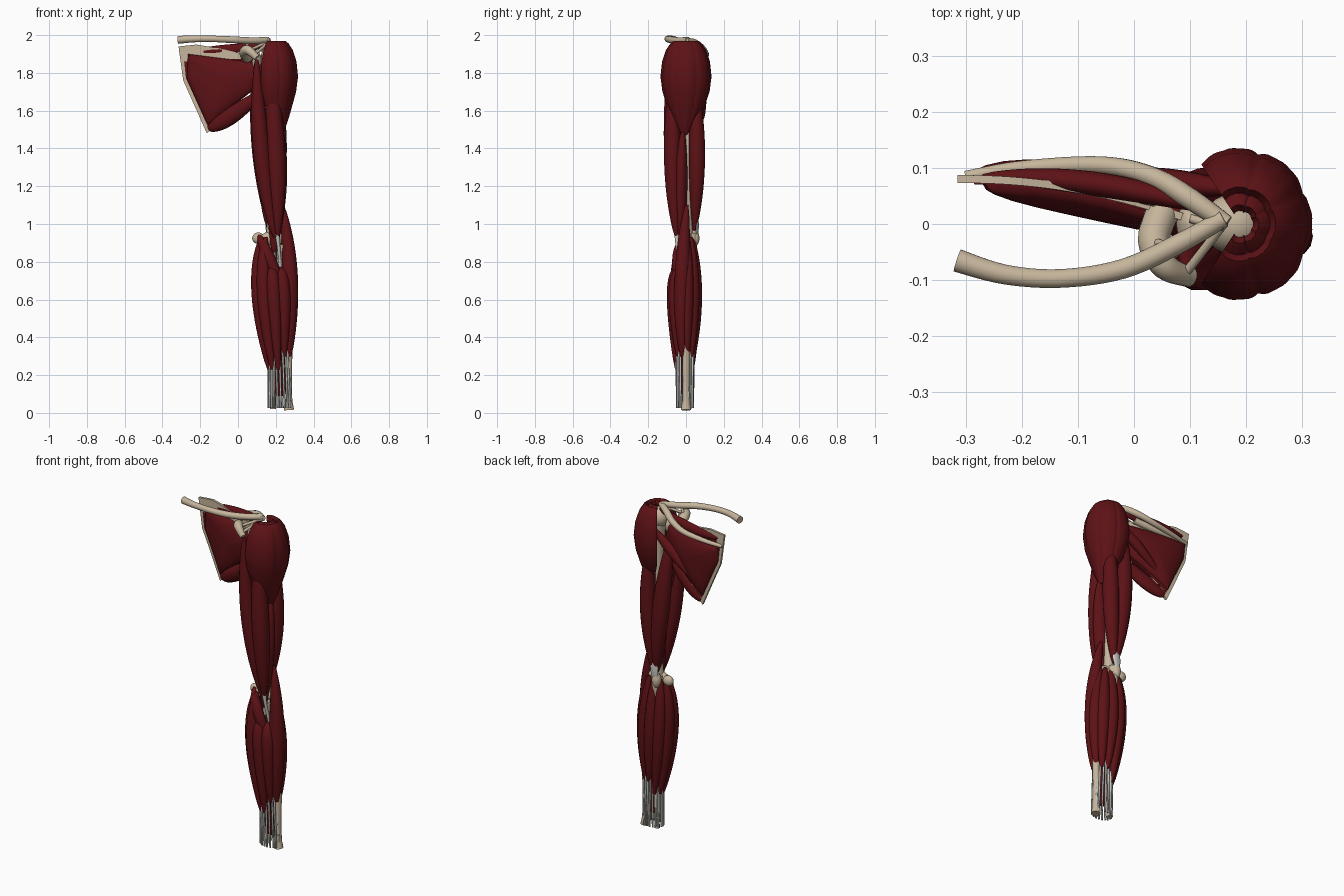
import bpy
import bmesh
from math import sin, cos, pi, sqrt, radians
from mathutils import Vector

default_cube = bpy.data.objects.get("Cube")
if default_cube:
    bpy.data.objects.remove(default_cube, do_unlink=True)


def make_material(name, red, green, blue):
    material = bpy.data.materials.new(name)
    material.use_nodes = True
    colour = (red, green, blue, 1)
    material.diffuse_color = colour
    for node in material.node_tree.nodes:
        if node.type == 'BSDF_PRINCIPLED':
            node.inputs["Base Color"].default_value = colour
            node.inputs["Roughness"].default_value = .6
    return material


MUSCLE = make_material("dark red muscle", .11, .006, .008)
BONE = make_material("tan bone", .56, .46, .33)
TENDON = make_material("pale grey tendon", .56, .56, .53)


def finish(obj, material):
    obj.data.materials.append(material)
    bpy.ops.object.select_all(action='DESELECT')
    bpy.context.view_layer.objects.active = obj
    obj.select_set(True)
    bpy.ops.object.shade_smooth_by_angle(angle=radians(50))
    return obj


def loft(name, loops, material):
    """Skin a series of closed loops and cap both ends."""
    bm = bmesh.new()
    rings = [[bm.verts.new(point) for point in loop] for loop in loops]
    for lower, upper in zip(rings, rings[1:]):
        for i in range(len(lower)):
            bm.faces.new((lower[i - 1], lower[i], upper[i], upper[i - 1]))
    bm.faces.new(rings[0])
    bm.faces.new(rings[-1])
    bmesh.ops.recalc_face_normals(bm, faces=bm.faces)
    mesh = bpy.data.meshes.new(name)
    bm.to_mesh(mesh)
    bm.free()
    obj = bpy.data.objects.new(name, mesh)
    bpy.context.collection.objects.link(obj)
    return finish(obj, material)


def sweep(name, path, sizes, material, sides=14):
    """Sweep an ellipse along a path; sizes hold (width, depth) radii."""
    path = [Vector(point) for point in path]
    loops = []
    for i, point in enumerate(path):
        along = path[min(i + 1, len(path) - 1)] - path[max(i - 1, 0)]
        across = Vector((0, 1, 0)).cross(along).normalized()
        outward = along.normalized().cross(across)
        width, depth = sizes[i]
        loops.append([point + across * width * cos(2 * pi * k / sides)
                      + outward * depth * sin(2 * pi * k / sides)
                      for k in range(sides)])
    return loft(name, loops, material)


def spindle(name, start, middle, end, width, depth, material=MUSCLE, tip=.18):
    """A belly that passes through three points and tapers at both ends."""
    start, middle, end = Vector(start), Vector(middle), Vector(end)
    control = middle * 2 - (start + end) / 2
    path, sizes = [], []
    for step in range(21):
        t = step / 20
        path.append(start * (1 - t) ** 2 + control * 2 * t * (1 - t) + end * t * t)
        swell = tip + (1 - tip) * max(sin(pi * t), 0) ** .75
        sizes.append((width * swell, depth * swell))
    return sweep(name, path, sizes, material)


def rod(name, points, radii, material=BONE, sides=14):
    """A smooth tube through the points with a radius at each of them."""
    samples = [Vector((*p, r)) for p, r in zip(points, radii)]
    padded = [samples[0]] + samples + [samples[-1]]
    fine = []
    for a, b, c, d in zip(padded, padded[1:], padded[2:], padded[3:]):
        for step in range(6):
            t = step / 6
            fine.append((b * 2 + (c - a) * t + (a * 2 - b * 5 + c * 4 - d) * t * t
                         + (b * 3 - a - c * 3 + d) * t ** 3) / 2)
    fine.append(samples[-1])
    return sweep(name, [s.xyz for s in fine], [(s.w, s.w) for s in fine], material, sides)


def ball(name, centre, scale, material=BONE):
    bpy.ops.mesh.primitive_uv_sphere_add(segments=20, ring_count=12, radius=1,
                                         location=centre)
    obj = bpy.context.object
    obj.name, obj.scale = name, scale
    return finish(obj, material)


def blade_y(x):
    return .08 - .45 * (x + .3) ** 2


def slab(name, outline, material, edge, bulge=0):
    """A sheet that follows the shoulder blade, domed towards one side."""
    border = []
    for a, b in zip(outline, outline[1:] + outline[:1]):
        border += [Vector(a).lerp(Vector(b), k / 5) for k in range(5)]
    centre = sum(border, Vector((0, 0))) / len(border)
    shrink = [.03, .3, .55, .75, .9, .97, 1]

    def ring(s, offset):
        points = [centre.lerp(p, s) for p in border]
        return [(p.x, blade_y(p.x) + offset, p.y) for p in points]
    loops = [ring(s, edge + bulge * sqrt(1 - s * s)) for s in shrink]
    loops += [ring(s, -edge) for s in reversed(shrink)]
    return loft(name, loops, material)


# Shoulder girdle bones
slab("shoulder_blade",
     [(-.315, 1.94), (-.29, 1.76), (-.165, 1.48), (-.135, 1.51), (.07, 1.76),
      (.1, 1.9), (.03, 1.9), (-.1, 1.93), (-.22, 1.95)], BONE, .007)
rod("collar_bone",
    [(-.315, -.065, 1.975), (-.23, -.09, 1.98), (-.13, -.097, 1.98),
     (-.02, -.08, 1.975), (.08, -.035, 1.97), (.16, .01, 1.975)],
    [.021, .018, .017, .018, .018, .016])
rod("shoulder_blade_spine",
    [(-.3, .085, 1.87), (-.2, .1, 1.88), (-.06, .105, 1.9), (.03, .085, 1.93),
     (.1, .045, 1.96), (.165, 0, 1.97)], [.01, .013, .016, .018, .019, .016])
rod("spine_root", [(-.26, .082, 1.87), (-.1, .08, 1.88), (.04, .05, 1.91)],
    [.01, .018, .02])
rod("beak_process", [(.05, .02, 1.88), (.035, -.03, 1.91), (.055, -.075, 1.92),
                     (.1, -.095, 1.88)], [.03, .028, .024, .018])
ball("shoulder_socket", (.1, 0, 1.86), (.025, .04, .055))

# Shoulder ligaments
for number, (start, end) in enumerate([
        ((.09, -.09, 1.9), (.16, 0, 1.96)), ((.06, -.06, 1.92), (.15, 0, 1.96)),
        ((.03, -.03, 1.91), (.06, -.04, 1.97)), ((.1, .01, 1.92), (.2, -.02, 1.93))]):
    rod(f"shoulder_ligament_{number}", [start, end], [.008, .008])

# Blade muscles
slab("under_blade_muscle",
     [(-.265, 1.9), (-.27, 1.77), (-.16, 1.52), (.07, 1.7), (.14, 1.79), (.13, 1.85)],
     MUSCLE, -.008, -.042)
slab("below_spine_muscle",
     [(-.285, 1.86), (-.275, 1.77), (-.17, 1.54), (.04, 1.68), (.13, 1.78), (.12, 1.88)],
     MUSCLE, .009, .038)
spindle("above_spine_muscle", (-.27, .085, 1.91), (-.06, .07, 1.92), (.16, .02, 1.95),
        .03, .022)
spindle("teres_major", (-.155, .07, 1.505), (-.04, .035, 1.57), (.13, -.01, 1.7),
        .044, .03, tip=.35)
spindle("teres_minor", (-.1, .085, 1.62), (.05, .075, 1.75), (.19, .06, 1.85), .03, .025)

# Upper arm bone
rod("upper_arm_bone", [(.18, 0, 1.88), (.18, 0, 1.7), (.19, .005, 1.4),
                       (.185, .005, 1.1), (.18, .005, .93)],
    [.042, .026, .023, .025, .032])
ball("upper_arm_head", (.18, 0, 1.89), (.058, .055, .058))
ball("elbow_roller", (.185, 0, .925), (.065, .03, .038))
ball("inner_elbow_knob", (.107, .015, .925), (.032, .024, .03))


# Deltoid: five heads around the shoulder, tapering to the outer arm
def deltoid_ring(height, radius, drift):
    def arc(shrink):
        points = []
        for step in range(61):
            part = step / 60
            angle = radians(-125 + 250 * part)
            groove = .95 + .05 * sqrt(abs(sin(5 * pi * part)))
            ripple = 1 + .012 * abs(sin(12 * angle))
            reach = max(radius * groove * ripple - shrink, .004)
            points.append((.19 + drift + reach * cos(angle),
                           reach * 1.06 * sin(angle) - drift / 4, height))
        return points
    return arc(0) + arc(.03)[::-1]


loft("deltoid", [deltoid_ring(*level) for level in (
    (1.95, .052, 0), (1.968, .062, 0), (1.955, .078, 0), (1.92, .1, 0),
    (1.86, .119, 0), (1.78, .127, 0), (1.7, .117, 0), (1.62, .092, .003),
    (1.56, .062, .016), (1.51, .035, .026), (1.47, .012, .035))], MUSCLE)

# Upper arm muscles
spindle("biceps_short_head", (.1, -.085, 1.87), (.125, -.072, 1.38), (.195, -.05, .93),
        .045, .045)
spindle("biceps_long_head", (.17, -.055, 1.88), (.2, -.072, 1.38), (.21, -.05, .93),
        .05, .046)
spindle("coracobrachialis", (.095, -.08, 1.87), (.115, -.03, 1.6), (.17, 0, 1.3),
        .028, .026)
spindle("brachialis", (.228, -.015, 1.5), (.208, -.028, 1.2), (.19, -.025, .85),
        .05, .036)
spindle("triceps_outer_head", (.2, .045, 1.78), (.212, .058, 1.37), (.18, .045, .97),
        .046, .044)
spindle("triceps_long_head", (.085, .025, 1.8), (.125, .058, 1.38), (.17, .045, .97),
        .05, .042)
spindle("triceps_inner_head", (.15, .03, 1.45), (.155, .03, 1.18), (.17, .045, .96),
        .04, .03)
spindle("triceps_tendon", (.175, .055, 1.06), (.172, .058, 1), (.165, .058, .93),
        .025, .01, TENDON, .5)
rod("biceps_tendon", [(.205, -.05, .97), (.215, -.045, .88), (.225, -.02, .76)],
    [.014, .009, .009], TENDON)

# Forearm bones
rod("radius_bone", [(.235, -.01, .89), (.225, -.01, .8), (.265, 0, .5),
                    (.265, 0, .12), (.27, 0, .015)], [.026, .018, .021, .02, .027])
rod("ulna_bone", [(.17, .03, .95), (.175, .03, .85), (.185, .025, .5),
                  (.185, .012, .1), (.185, .012, .02)], [.03, .027, .02, .014, .017])
ball("elbow_point", (.165, .045, .925), (.027, .026, .045))

# Forearm muscles arranged around the bones, each with its wrist tendons
FOREARM = ["long_wrist_extensor", "short_wrist_extensor", "finger_extensor",
           "little_finger_extensor", "outer_wrist_extensor", "inner_wrist_flexor",
           "finger_flexor", "palm_tensor", "forward_wrist_flexor", "thumb_flexor"]
for index, name in enumerate(FOREARM):
    turn = 2 * pi * (index + .4) / len(FOREARM)
    c, s = cos(turn), sin(turn)
    top = .76 if s < -.8 and c > -.1 else .93
    foot = .3 if c > 0 else .23
    wrist = Vector((.217 + .053 * c, -.005 + .044 * s, foot))
    spindle(name, (.185 + .06 * c, .032 * s, top),
            (.193 + .088 * c, -.008 + .06 * s, .64), wrist, .037, .034, tip=.28)
    for strand in (-1, 1):
        shift = Vector((-s, c, 0)) * strand * .009
        rod(f"{name}_tendon_{strand}",
            [wrist + shift + Vector((0, 0, .06)), wrist + shift,
             (.222 + .06 * c + shift.x, -.005 + .042 * s + shift.y, .025)],
            [.006, .006, .005], TENDON, 8)
spindle("brachioradialis", (.235, .005, 1.1), (.277, -.02, .72), (.275, -.02, .3),
        .04, .04)
spindle("pronator_teres", (.11, 0, .94), (.165, -.045, .82), (.25, -.03, .62),
        .032, .028)
spindle("deep_finger_flexor", (.2, -.01, .8), (.215, -.01, .5), (.22, -.015, .18),
        .05, .035)
spindle("wrist_square_muscle", (.225, -.012, .24), (.225, -.014, .16), (.225, -.012, .09),
        .035, .014, tip=.6)
